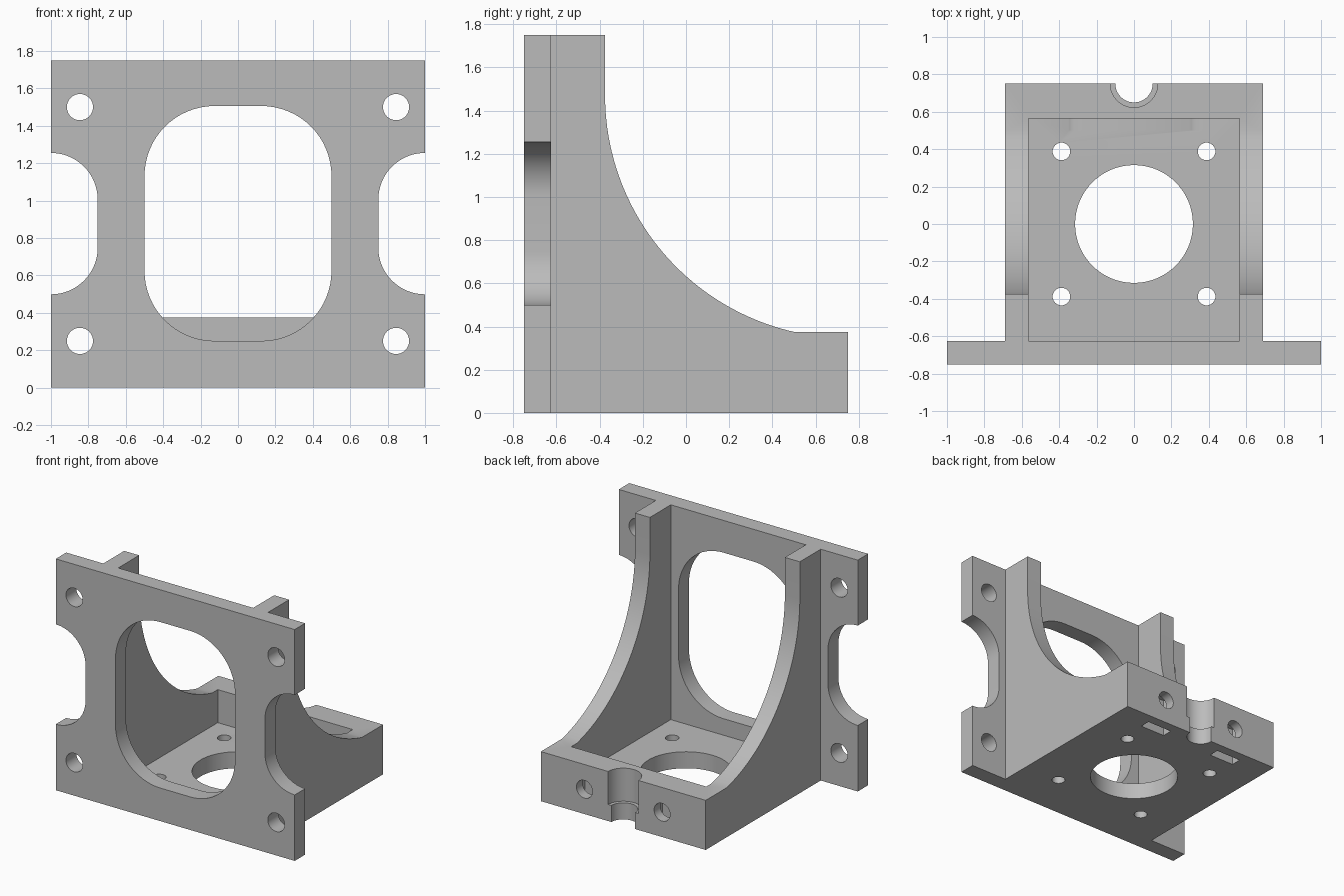
import bpy, bmesh
from math import sin, cos, pi, asin

cube = bpy.data.objects.get("Cube")
if cube:
    bpy.data.objects.remove(cube, do_unlink=True)

grey = bpy.data.materials.new("plain grey")
grey.use_nodes = True
grey.diffuse_color = (0.5, 0.5, 0.5, 1)
grey.node_tree.nodes["Principled BSDF"].inputs["Base Color"].default_value = (0.5, 0.5, 0.5, 1)


def prism(name, outline, axis, lo, hi):
    """Extrude a 2D outline along an axis from lo to hi."""
    place = {"x": lambda u, v, w: (w, u, v),
             "y": lambda u, v, w: (u, w, v),
             "z": lambda u, v, w: (u, v, w)}[axis]
    bm = bmesh.new()
    rings = [[bm.verts.new(place(u, v, w)) for u, v in outline] for w in (lo, hi)]
    for ring in rings:
        bm.faces.new(ring)
    n = len(outline)
    for i in range(n):
        j = (i + 1) % n
        bm.faces.new((rings[0][i], rings[0][j], rings[1][j], rings[1][i]))
    bmesh.ops.recalc_face_normals(bm, faces=bm.faces)
    mesh = bpy.data.meshes.new(name)
    bm.to_mesh(mesh)
    bm.free()
    mesh.materials.append(grey)
    obj = bpy.data.objects.new(name, mesh)
    bpy.context.collection.objects.link(obj)
    return obj


def rect(u0, u1, v0, v1):
    return [(u0, v0), (u1, v0), (u1, v1), (u0, v1)]


def rounded(cu, cv, hu, hv, r, steps=16):
    """Rectangle with round corners; a circle when hu = hv = r."""
    pts = []
    for k, (su, sv) in enumerate([(1, 1), (-1, 1), (-1, -1), (1, -1)]):
        for i in range(steps + 1):
            a = (k + i / steps) * pi / 2
            p = (round(cu + su * (hu - r) + r * cos(a), 5),
                 round(cv + sv * (hv - r) + r * sin(a), 5))
            if p not in pts:
                pts.append(p)
    return pts


def circle(cu, cv, r):
    return rounded(cu, cv, r, r, r, 10)


def combine(target, tool, operation):
    mod = target.modifiers.new(operation, "BOOLEAN")
    mod.operation = operation
    mod.solver = "EXACT"
    mod.object = tool
    bpy.context.view_layer.objects.active = target
    bpy.ops.object.modifier_apply(modifier=mod.name)
    bpy.data.objects.remove(tool, do_unlink=True)


def cut(outline, axis, lo, hi):
    combine(bracket, prism("cutter", outline, axis, lo, hi), "DIFFERENCE")


# Body with the swept gusset curve, seen from the side
R, CY, CZ = 1.125, 0.75, 1.472
end = asin((CY - 0.5) / R)
curve = []
for i in range(41):
    a = pi + (pi / 2 - end) * i / 40
    curve.append((CY + R * cos(a), CZ + R * sin(a)))
side = [(-0.7, 0), (0.75, 0), (0.75, 0.375)] + curve[::-1] + [(-0.375, 1.75), (-0.7, 1.75)]
bracket = prism("bracket", side, "x", -0.69, 0.69)

# Wide face plate and the open pocket between the gussets
combine(bracket, prism("plate", rect(-1, 1, 0, 1.75), "y", -0.75, -0.625), "UNION")
cut(rect(-0.565, 0.565, -0.625, 0.565), "z", 0.125, 2)

# Face plate: window, side notches and corner bolt holes
cut(rounded(0, 0.878, 0.5, 0.628, 0.375), "y", -0.9, -0.5)
for s in (-1, 1):
    cut(rounded(s, 0.877, 0.25, 0.378, 0.25), "y", -0.9, -0.55)
    for z in (0.25, 1.5):
        cut(circle(s * 0.845, z, 0.07), "y", -0.9, -0.55)

# Floor: large bore and four screw holes
cut(rounded(0, 0, 0.315, 0.315, 0.315), "z", -0.1, 0.2)
for s in (-1, 1):
    for t in (-1, 1):
        cut(circle(s * 0.388, t * 0.388, 0.047), "z", -0.1, 0.2)

# Rear wall: stepped half-round notch, bolt holes and nut slots from below
cut(circle(0, 0.75, 0.1), "z", -0.1, 0.5)
cut(circle(0, 0.75, 0.127), "z", 0.125, 0.5)
for s in (-1, 1):
    cut(circle(s * 0.325, 0.1875, 0.067), "y", 0.5, 0.9)
    cut(rect(s * 0.325 - 0.105, s * 0.325 + 0.105, 0.595, 0.675), "z", -0.1, 0.29)

# Smooth curved faces, keep hard edges
bpy.ops.object.select_all(action="DESELECT")
bracket.select_set(True)
bpy.context.view_layer.objects.active = bracket
bpy.ops.object.shade_smooth_by_angle(angle=pi / 6)
